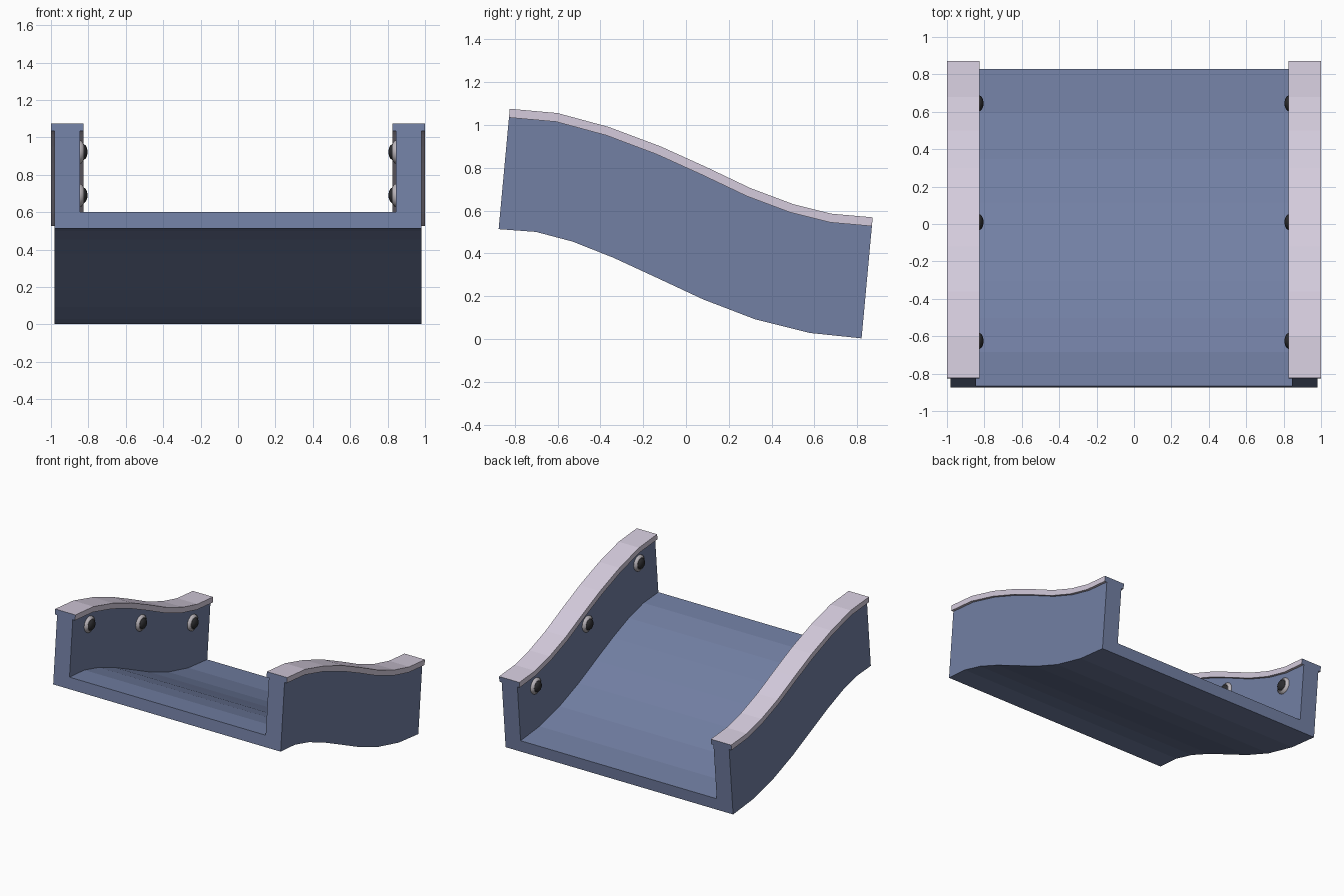
import bpy, bmesh, math
from mathutils import Matrix, Vector

if "Cube" in bpy.data.objects:
    bpy.data.objects.remove(bpy.data.objects["Cube"])


def material(name, rgb):
    m = bpy.data.materials.new(name)
    m.diffuse_color = (*rgb, 1)
    m.use_nodes = True
    m.node_tree.nodes["Principled BSDF"].inputs["Base Color"].default_value = m.diffuse_color
    return m


BLUE = material("slate blue", (0.17, 0.215, 0.37))
LILAC = material("pale lilac", (0.66, 0.60, 0.72))
GREY = material("lamp ring grey", (0.50, 0.47, 0.50))
DARK = material("lamp dark", (0.025, 0.025, 0.028))

# (y, z) of the wavy underside and of the rail tops, one pair per section
BOTTOM = [(-.875, .513), (-.70, .50), (-.53, .455), (-.34, .38), (-.13, .283),
          (.08, .185), (.32, .093), (.58, .028), (.82, .003)]
TOP = [(-.823, 1.075), (-.60, 1.055), (-.36, .99), (-.12, .90), (.09, .805),
       (.30, .705), (.50, .63), (.68, .585), (.872, .568)]


def finish(bm, name, mats):
    bmesh.ops.recalc_face_normals(bm, faces=bm.faces)
    me = bpy.data.meshes.new(name)
    bm.to_mesh(me)
    bm.free()
    for m in mats:
        me.materials.append(m)
    ob = bpy.data.objects.new(name, me)
    bpy.context.collection.objects.link(ob)
    return ob


def sweep(name, profile, mats, cap_index=0):
    """Sweep a closed (x, height fraction) profile through the wavy sections."""
    bm = bmesh.new()
    rings = []
    for b, t in zip(BOTTOM, TOP):
        b, t = Vector((0, *b)), Vector((0, *t))
        rings.append([bm.verts.new(b.lerp(t, f) + Vector((x, 0, 0))) for x, f in profile])
    n = len(profile)
    for r0, r1 in zip(rings, rings[1:]):
        for i in range(n):
            j = (i + 1) % n
            bm.faces.new((r0[i], r0[j], r1[j], r1[i]))
    for r in (rings[0], rings[-1]):
        bm.faces.new(r).material_index = cap_index
    return finish(bm, name, mats)


def lathe(name, profile, centre, side, mat, n=16):
    """Revolve (radius, inward distance) points about the x axis."""
    bm = bmesh.new()
    rings = []
    for r, d in profile:
        rings.append([bm.verts.new((centre[0] - side * d,
                                    centre[1] + r * math.cos(2 * math.pi * k / n),
                                    centre[2] + r * math.sin(2 * math.pi * k / n)))
                      for k in range(n)])
    for r0, r1 in zip(rings, rings[1:]):
        for k in range(n):
            j = (k + 1) % n
            bm.faces.new((r0[k], r0[j], r1[j], r1[k]))
    bm.faces.new(rings[0])
    bm.faces.new(rings[-1])
    ob = finish(bm, name, [mat])
    for p in ob.data.polygons:
        p.use_smooth = len(p.vertices) == 4
    return ob


# Trough: floor with two side walls
OUT, IN, FLOOR, RAIL = .98, .845, .158, .927
sweep("ramp_trough", [(-OUT, 0), (OUT, 0), (OUT, RAIL), (IN, RAIL), (IN, FLOOR),
                      (-IN, FLOOR), (-IN, RAIL), (-OUT, RAIL)], [BLUE])

for side, label in ((-1, "left"), (1, "right")):
    # Overhanging handrail with blue end faces
    sweep(label + "_rail", [(side * 1.0, RAIL), (side * 1.0, 1),
                            (side * .825, 1), (side * .825, RAIL)], [LILAC, BLUE], 1)
    # Round wall lamps: bevelled ring and domed lens
    for i, (y, z) in enumerate(((-.625, .922), (.01, .69), (.645, .45))):
        c = (side * IN, y, z)
        lathe(f"{label}_lamp_ring_{i}", [(.062, -.005), (.062, .006), (.045, .02)], c, side, GREY)
        lathe(f"{label}_lamp_lens_{i}", [(.043, .01), (.042, .021), (.034, .031),
                                         (.02, .038), (.006, .04)], c, side, DARK)
